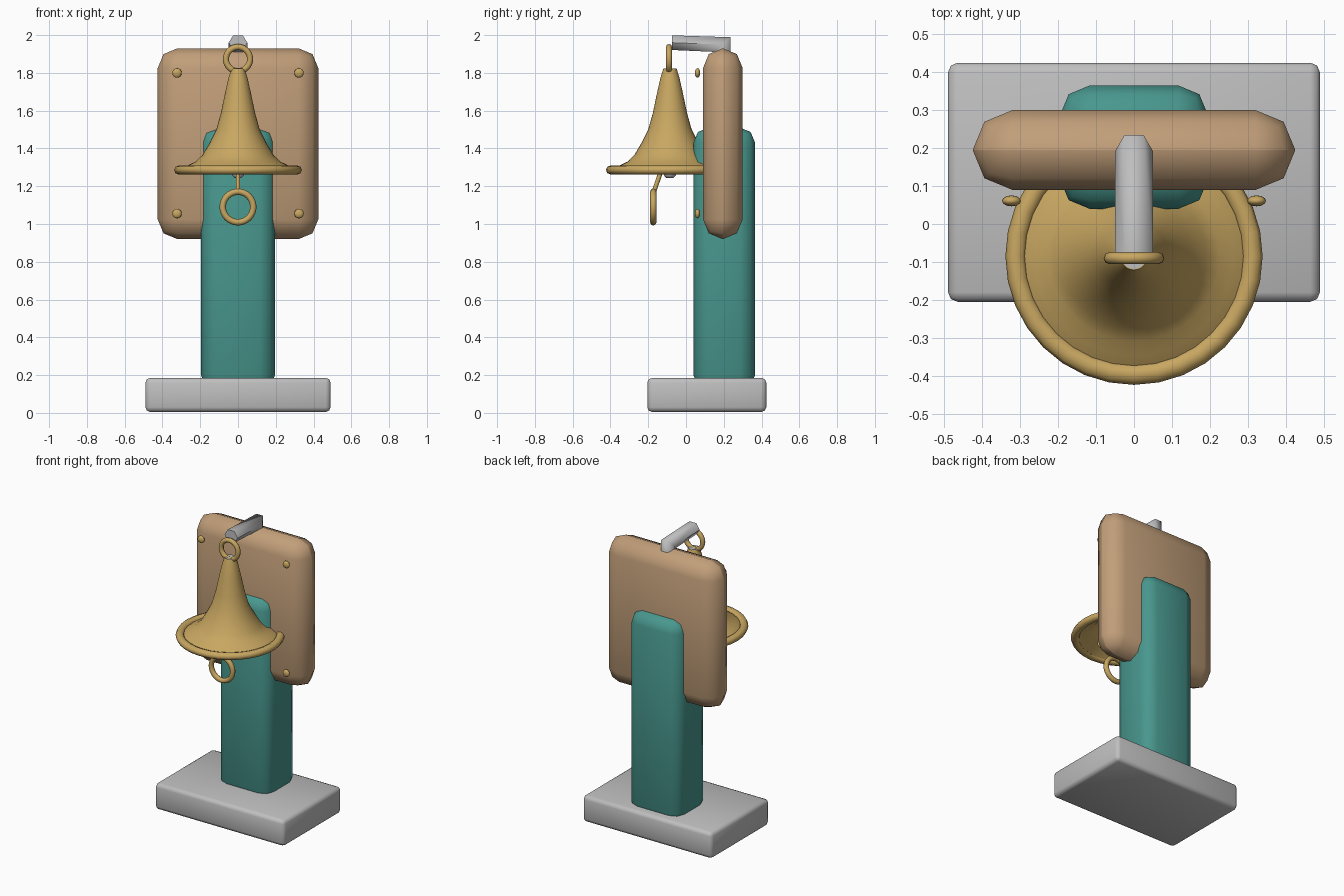
import bpy, bmesh, math
from mathutils import Matrix, Vector

if "Cube" in bpy.data.objects:
    bpy.data.objects.remove(bpy.data.objects["Cube"])


def material(name, rgb):
    m = bpy.data.materials.new(name)
    m.diffuse_color = (*rgb, 1)
    m.use_nodes = True
    m.node_tree.nodes["Principled BSDF"].inputs["Base Color"].default_value = m.diffuse_color
    return m


GREY = material("grey metal", (0.52, 0.52, 0.52))
TEAL = material("teal paint", (0.065, 0.31, 0.27))
WOOD = material("tan wood", (0.53, 0.34, 0.19))
GOLD = material("brass", (0.58, 0.385, 0.12))


def finish(obj, name, mat, angle=40):
    obj.name = name
    obj.data.materials.append(mat)
    bpy.ops.object.select_all(action='DESELECT')
    obj.select_set(True)
    bpy.context.view_layer.objects.active = obj
    bpy.ops.object.shade_smooth_by_angle(angle=math.radians(angle))
    return obj


def from_bmesh(bm, name, mat, angle=40):
    bmesh.ops.recalc_face_normals(bm, faces=bm.faces)
    mesh = bpy.data.meshes.new(name)
    bm.to_mesh(mesh)
    bm.free()
    obj = bpy.data.objects.new(name, mesh)
    bpy.context.collection.objects.link(obj)
    return finish(obj, name, mat, angle)


def rounded_box(name, lo, hi, radius, segments, mat):
    lo, hi = Vector(lo), Vector(hi)
    bm = bmesh.new()
    bmesh.ops.create_cube(bm, size=1, matrix=Matrix.Translation((lo + hi) / 2)
                          @ Matrix.Diagonal((*(hi - lo), 1)))
    bmesh.ops.bevel(bm, geom=bm.edges[:], offset=radius, segments=segments,
                    profile=0.5, affect='EDGES')
    return from_bmesh(bm, name, mat, 50)


def torus(name, loc, major, minor, mat, upright=True, sides=8, scale_z=1):
    bpy.ops.mesh.primitive_torus_add(
        location=loc, rotation=(math.pi / 2 if upright else 0, 0, 0),
        major_radius=major, minor_radius=minor,
        major_segments=32, minor_segments=sides)
    obj = bpy.context.object
    obj.scale.z = scale_z
    return finish(obj, name, mat, 60)


def lathe(name, profile, centre, mat, sides=32, angle=40):
    bm = bmesh.new()
    rings = []
    for r, z in profile:
        rings.append([bm.verts.new((centre[0] + r * math.cos(2 * math.pi * i / sides),
                                    centre[1] + r * math.sin(2 * math.pi * i / sides), z))
                      for i in range(sides)])
    for a, b in zip(rings, rings[1:]):
        for i in range(sides):
            j = (i + 1) % sides
            bm.faces.new((a[i], a[j], b[j], b[i]))
    bm.faces.new(rings[0])
    bm.faces.new(rings[-1])
    return from_bmesh(bm, name, mat, angle)


# Stand: base slab, post and backboard
rounded_box("base", (-0.49, -0.205, 0.005), (0.49, 0.425, 0.185), 0.025, 2, GREY)
rounded_box("post", (-0.195, 0.04, 0.12), (0.195, 0.365, 1.51), 0.078, 2, TEAL)
rounded_box("backboard", (-0.425, 0.09, 0.92), (0.425, 0.30, 1.93), 0.1045, 2, WOOD)

# Brass studs at the board corners
for side in (-1, 1):
    for z, level in ((1.055, "lower"), (1.80, "upper")):
        bpy.ops.mesh.primitive_uv_sphere_add(segments=12, ring_count=8, radius=0.025,
                                             location=(side * 0.323, 0.061, z))
        stud = bpy.context.object
        stud.scale.y = 0.58
        finish(stud, f"{level}_stud_{'left' if side < 0 else 'right'}", GOLD, 60)

# Hanger arm: hexagonal bar, mitred down into the board
bm = bmesh.new()
hexagon = [(0.05 * math.cos(k * math.pi / 3), 0.043 * math.sin(k * math.pi / 3) / math.sin(math.pi / 3))
           for k in range(6)]
hexagon = [(x, h) for x, h in hexagon]
stations = [
    [(x, -0.075, 1.96 + h * 0.9) for x, h in hexagon],
    [(x, 0.192 + h, 1.95 + h * 0.9) for x, h in hexagon],
    [(x, 0.192 + h, 1.88) for x, h in hexagon],
]
rings = [[bm.verts.new(p) for p in s] for s in stations]
for a, b in zip(rings, rings[1:]):
    for i in range(6):
        bm.faces.new((a[i], a[(i + 1) % 6], b[(i + 1) % 6], b[i]))
bm.faces.new(rings[0])
bm.faces.new(rings[-1])
from_bmesh(bm, "hanger_arm", GREY, 62)

# Bell: flared shell with an open mouth, rolled rim and hanging loop
BELL = (0, -0.085)
outer = [(0.30, 1.285), (0.262, 1.312), (0.225, 1.33), (0.19, 1.363), (0.15, 1.43),
         (0.115, 1.50), (0.09, 1.59), (0.067, 1.70), (0.05, 1.775), (0.036, 1.82)]
inner = [(r - 0.012, z - 0.008) for r, z in outer]
# closed profile: inner crown, down the inside, back up the outside
lathe("bell_body", inner[::-1] + outer, BELL, GOLD, 32, 60)
torus("bell_rim", (*BELL, 1.286), 0.312, 0.027, GOLD, upright=False, scale_z=0.9)
torus("hanging_loop", (0, -0.09, 1.873), 0.064, 0.016, GOLD)

# Striker: inner rod, pull link and pull ring
lathe("striker_rod", [(0.018, 1.243), (0.03, 1.255), (0.034, 1.27), (0.034, 1.822)],
      BELL, GREY, 12, 50)
a, b = Vector((0, -0.125, 1.30)), Vector((0, -0.172, 1.165))
bpy.ops.mesh.primitive_cylinder_add(vertices=10, radius=0.012, depth=(a - b).length,
                                    location=(a + b) / 2,
                                    rotation=(a - b).to_track_quat('Z', 'Y').to_euler())
finish(bpy.context.object, "pull_link", GOLD)
torus("pull_ring", (0, -0.173, 1.09), 0.081, 0.017, GOLD)
